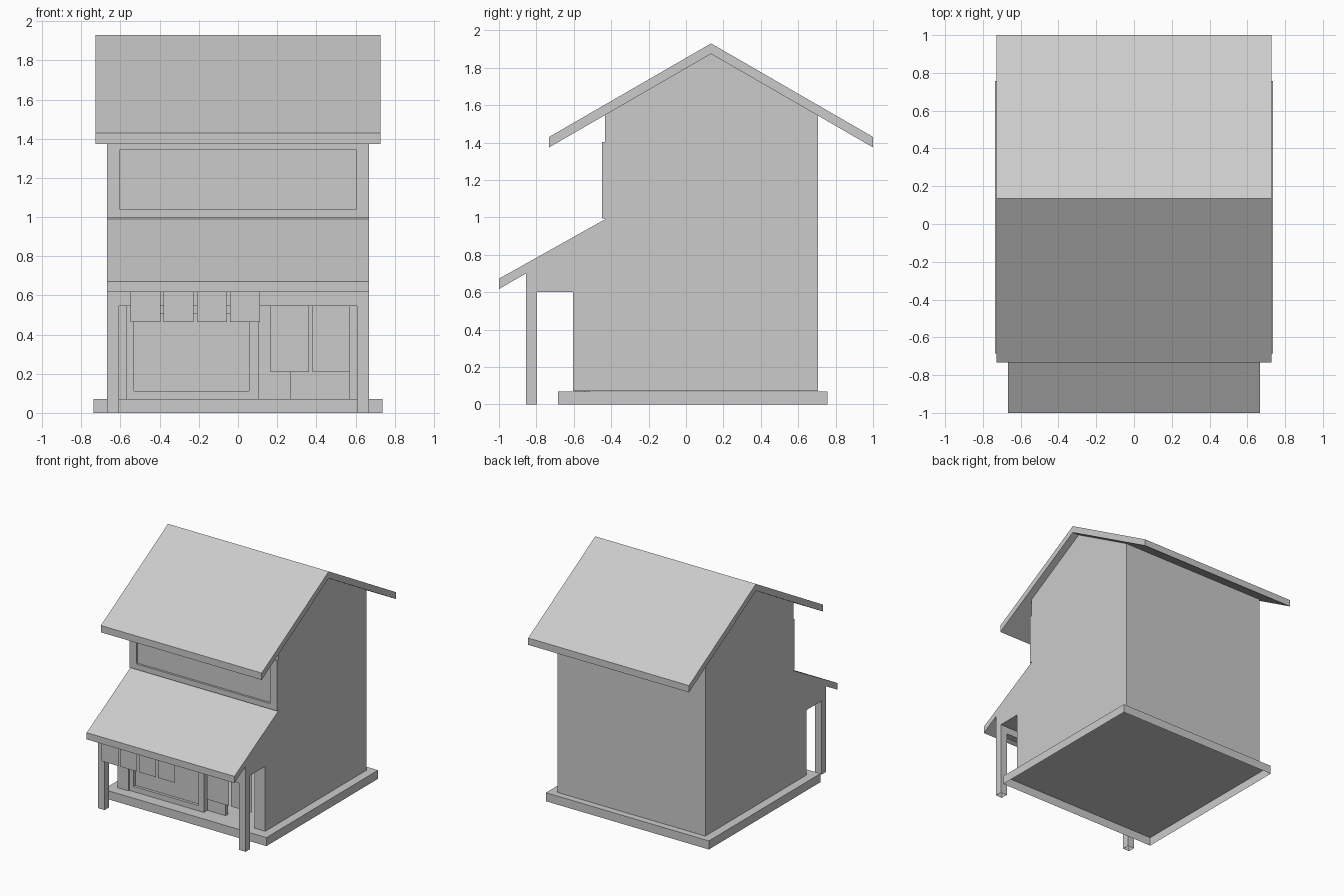
import bpy, bmesh

if "Cube" in bpy.data.objects:
    bpy.data.objects.remove(bpy.data.objects["Cube"])


def mesh_object(name, verts, faces):
    me = bpy.data.meshes.new(name)
    me.from_pydata(verts, [], faces)
    bm = bmesh.new()
    bm.from_mesh(me)
    bmesh.ops.recalc_face_normals(bm, faces=bm.faces)
    bm.to_mesh(me)
    bm.free()
    ob = bpy.data.objects.new(name, me)
    bpy.context.collection.objects.link(ob)
    return ob


def prism(name, profile, half_width):
    """Extrude a (y, z) profile along x, centred on x = 0."""
    n = len(profile)
    verts = [(x, y, z) for x in (-half_width, half_width) for y, z in profile]
    faces = [list(range(n)), list(range(n, 2 * n))]
    faces += [[i, (i + 1) % n, n + (i + 1) % n, n + i] for i in range(n)]
    return mesh_object(name, verts, faces)


def box(name, x, y, z, open_bottom=False):
    verts = [(a, b, c) for a in x for b in y for c in z]
    faces = [(0, 1, 3, 2), (4, 6, 7, 5), (0, 4, 5, 1),
             (2, 3, 7, 6), (1, 5, 7, 3), (0, 2, 6, 4)]
    return mesh_object(name, verts, faces[:5] if open_bottom else faces)


def frame(name, outer_x, outer_z, inner_x, inner_z, y):
    """Rectangular ring facing the front."""
    (a, d), (e, h) = outer_x, outer_z
    (b, c), (f, g) = inner_x, inner_z
    verts = []
    for yy in y:
        verts += [(a, yy, e), (d, yy, e), (d, yy, h), (a, yy, h),
                  (b, yy, f), (c, yy, f), (c, yy, g), (b, yy, g)]
    faces = []
    for i in range(4):
        j = (i + 1) % 4
        faces += [(i, j, 4 + j, 4 + i), (8 + i, 8 + j, 12 + j, 12 + i),
                  (i, j, 8 + j, 8 + i), (4 + i, 4 + j, 12 + j, 12 + i)]
    return mesh_object(name, verts, faces)


def sheet(name, x, y, z):
    """Thin hanging cloth."""
    return mesh_object(name, [(x[0], y, z[0]), (x[1], y, z[0]),
                              (x[1], y, z[1]), (x[0], y, z[1])], [(0, 1, 2, 3)])


# Foundation slab, open underneath
box("foundation", (-0.737, 0.737), (-0.685, 0.757), (0, 0.07), open_bottom=True)

# House body with the porch roof and its flat ceiling in one section
body = prism("house_body", [
    (0.705, 0.071), (0.705, 1.555), (0.133, 1.88), (-0.432, 1.555),
    (-0.432, 0.99), (-1.0, 0.672), (-1.0, 0.617), (-0.855, 0.70),
    (-0.855, 0.602), (-0.603, 0.602), (-0.603, 0.071)], 0.668)

# Hollow shop room, open to the front
cutter = box("shop_room_cutter", (-0.57, 0.57), (-0.75, 0.62), (0.0, 0.545))
cutter.hide_render = True
cutter.hide_viewport = True
mod = body.modifiers.new("shop_room", 'BOOLEAN')
mod.object = cutter
mod.operation = 'DIFFERENCE'
mod.solver = 'EXACT'

# Main gable roof
prism("main_roof", [(-0.732, 1.43), (0.134, 1.93), (1.0, 1.43),
                    (1.0, 1.374), (0.134, 1.874), (-0.732, 1.374)], 0.727)

# Porch posts, open underneath, and the beam between them
for side, x in (("left", (-0.668, -0.608)), ("right", (0.608, 0.668))):
    box(side + "_porch_post", x, (-0.855, -0.797), (0, 0.61), open_bottom=True)
box("porch_beam", (-0.61, 0.61), (-0.854, -0.798), (0.545, 0.61))

# Upper window
frame("upper_window_frame", (-0.668, 0.668), (0.995, 1.403),
      (-0.605, 0.605), (1.04, 1.343), (-0.449, -0.43))

# Shop window and sliding door
frame("shop_window_frame", (-0.57, 0.105), (0.07, 0.545),
      (-0.53, 0.057), (0.113, 0.505), (-0.59, -0.54))
box("shop_window_pane", (-0.54, 0.07), (-0.567, -0.555), (0.10, 0.52))
box("sliding_door", (0.10, 0.27), (-0.545, -0.515), (0.07, 0.545))

# Door curtains
for i, x in enumerate(((0.165, 0.362), (0.38, 0.572))):
    sheet(f"door_curtain_{i + 1}", x, -0.635, (0.21, 0.602))

# Row of cloth banners under the porch eave
for i in range(4):
    x = -0.55 + 0.17 * i
    sheet(f"eave_banner_{i + 1}", (x, x + 0.153), -0.978, (0.463, 0.635))
